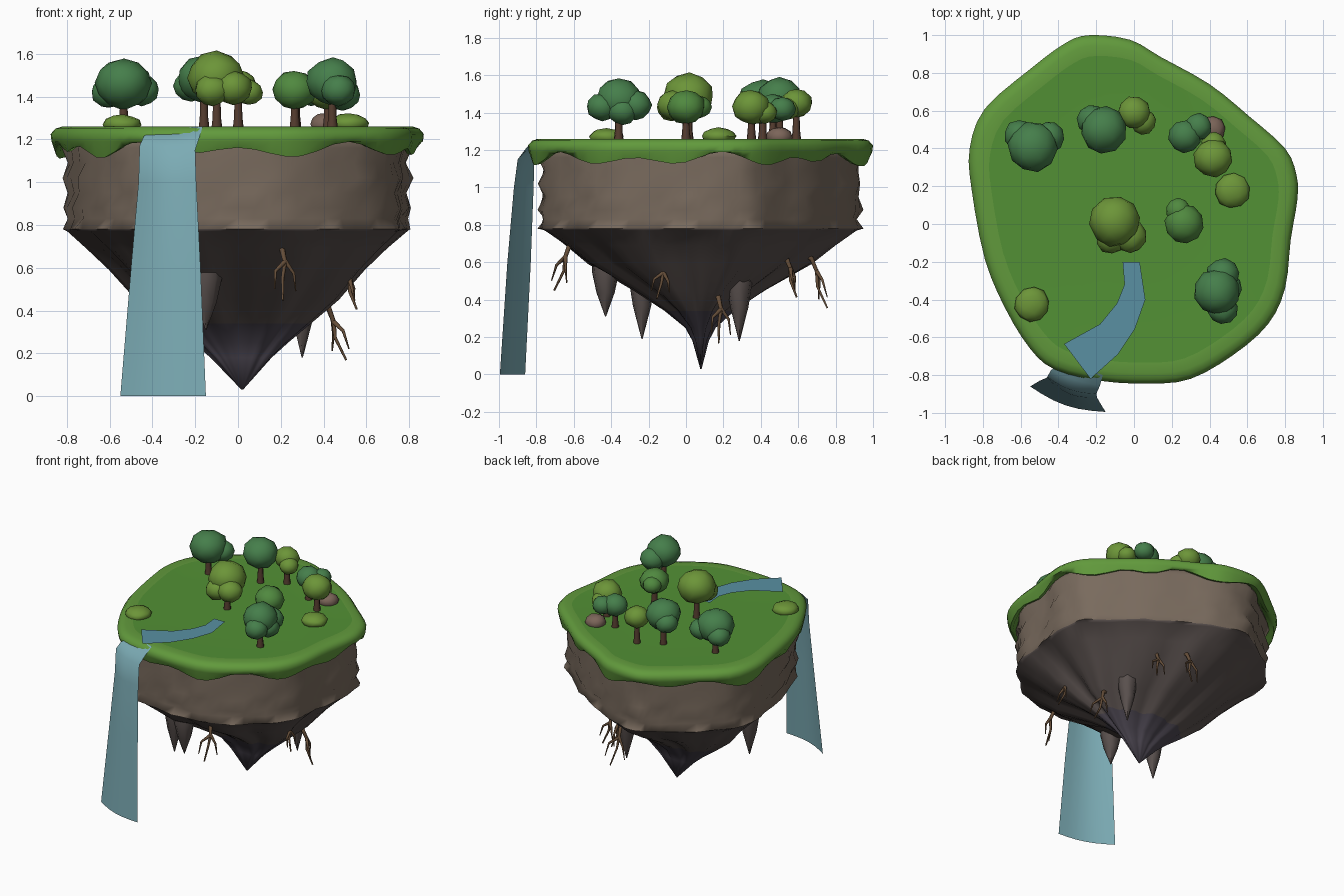
import bpy, bmesh, math, random
from mathutils import Vector, Matrix

if "Cube" in bpy.data.objects:
    bpy.data.objects.remove(bpy.data.objects["Cube"])

random.seed(7)
CX, CY = 0.02, 0.08


def material(name, rgb):
    m = bpy.data.materials.new(name)
    m.diffuse_color = (*rgb, 1)
    m.use_nodes = True
    m.node_tree.nodes["Principled BSDF"].inputs["Base Color"].default_value = m.diffuse_color
    return m


GRASS = material("grass", (0.085, 0.28, 0.035))
RIM = material("grass_rim", (0.12, 0.32, 0.045))
ROCK = material("rock", (0.19, 0.145, 0.11))
UNDER = material("under_rock", (0.10, 0.08, 0.075))
TIP = material("tip_rock", (0.07, 0.06, 0.08))
WATER = material("water", (0.10, 0.28, 0.36))
FALL = material("falling_water", (0.20, 0.41, 0.46))
BARK = material("bark", (0.09, 0.045, 0.028))
ROOT = material("root", (0.13, 0.075, 0.04))
LEAF = [material("leaf_dark", (0.06, 0.21, 0.07)),
        material("leaf_mid", (0.08, 0.25, 0.05)),
        material("leaf_light", (0.15, 0.30, 0.04))]


def activate(ob):
    bpy.context.collection.objects.link(ob)
    bpy.ops.object.select_all(action='DESELECT')
    ob.select_set(True)
    bpy.context.view_layer.objects.active = ob


def finish(name, bm, mats, angle=40):
    me = bpy.data.meshes.new(name)
    bm.to_mesh(me)
    bm.free()
    for m in mats:
        me.materials.append(m)
    activate(bpy.data.objects.new(name, me))
    bpy.ops.object.shade_smooth_by_angle(angle=math.radians(angle))


def loft(name, rings, mats, mat_of=lambda i: 0, closed=True, angle=40):
    bm = bmesh.new()
    vs = [[bm.verts.new(p) for p in r] for r in rings]
    n = len(vs[0])
    for i in range(len(vs) - 1):
        for j in range(n if closed else n - 1):
            k = (j + 1) % n
            f = bm.faces.new((vs[i][j], vs[i][k], vs[i + 1][k], vs[i + 1][j]))
            f.material_index = mat_of(i)
    if closed:
        bm.faces.new(vs[0]).material_index = mat_of(0)
        bm.faces.new(vs[-1]).material_index = mat_of(len(vs) - 2)
    bmesh.ops.recalc_face_normals(bm, faces=bm.faces)
    finish(name, bm, mats, angle)


# Island outline seen from above, resampled with a smooth closed spline
ANCHORS = [(-.23, 1), (-.02, .975), (.14, .885), (.40, .74), (.61, .57), (.80, .40), (.86, .26),
           (.865, .13), (.83, -.08), (.80, -.34), (.71, -.53), (.53, -.69), (.30, -.82),
           (.08, -.845), (-.18, -.83), (-.42, -.77), (-.55, -.66), (-.68, -.45), (-.79, -.185),
           (-.86, .185), (-.87, .40), (-.79, .61), (-.55, .82), (-.36, .96)]
OUT = []
for i in range(len(ANCHORS)):
    a, b, c, d = (Vector(ANCHORS[(i + k) % len(ANCHORS)]) for k in (-1, 0, 1, 2))
    for t in (0, 1 / 3, 2 / 3):
        p = 0.5 * (2 * b + (c - a) * t + (2 * a - 5 * b + 4 * c - d) * t * t
                   + (3 * b - a - 3 * c + d) * t ** 3)
        OUT.append(p - Vector((CX, CY)))
ANG = [math.atan2(p.y, p.x) for p in OUT]


def ring(z, sx, sy=None, dr=lambda j: 0, dz=lambda j: 0):
    sy = sx if sy is None else sy
    return [(CX + p.x * (sx + dr(j)), CY + p.y * (sy + dr(j)), z + dz(j))
            for j, p in enumerate(OUT)]


# Grass cap with a rounded rim and wavy hanging edge
def drip(j):
    return 0.024 * math.sin(11 * ANG[j]) + 0.016 * math.sin(6 * ANG[j] + 1)


loft("grass_cap", [ring(1.254, .01), ring(1.254, .4), ring(1.255, .75), ring(1.26, .88),
                   ring(1.26, .94), ring(1.25, .975), ring(1.225, 1.0), ring(1.19, .995),
                   ring(1.15, .975, dz=drip), ring(1.155, .95, dz=drip), ring(1.21, .90)],
     [GRASS, RIM], lambda i: 0 if i < 3 else 1, angle=60)

# Chunky cliff: soft alternating courses of bulging blocks
rings = []
for k, z in enumerate((1.22, 1.16, 1.09, 1.02, .95, .88, .83, .78)):
    ph = random.uniform(0, 6)
    base, amp = (.93, .011) if k % 2 else (.908, .006)
    rings.append(ring(z, base, dr=lambda j: amp * (math.sin(13 * ANG[j] + ph)
                                                   + .7 * math.sin(22 * ANG[j] + 2 * ph))))
# Ridged cone running down to a thin blade-like point
for z, sx, sy, amp in ((.77, .905, .905, .008), (.69, .79, .78, .018), (.59, .665, .64, .022),
                       (.45, .52, .37, .024), (.34, .37, .19, .018), (.25, .25, .085, .006),
                       (.18, .16, .045, .004), (.03, .004, .004, 0)):
    rings.append(ring(z, sx, sy, dr=lambda j: amp * (math.sin(9 * ANG[j])
                                                    + .6 * math.sin(17 * ANG[j] + 2))))
loft("island_rock", rings, [ROCK, UNDER, TIP],
     lambda i: 0 if i < 7 else 1 if i < 12 else 2, angle=85)

# Hanging rock spikes
for x, y, tip in ((-.15, -.43, .31), (-.37, -.235, .19), (.30, .285, .18)):
    spike = []
    for t, r in ((0, .07), (.25, .075), (.6, .05), (1, .003)):
        z = .63 + (tip - .63) * t
        spike.append([(x + r * math.cos(a * math.tau / 7), y + r * math.sin(a * math.tau / 7), z)
                      for a in range(7)])
    loft("rock_spike", spike, [UNDER], angle=60)

# Stream across the grass
L = [(-.06, -.20), (-.05, -.32), (-.09, -.42), (-.18, -.53), (-.37, -.635)]
R = [(.03, -.20), (.06, -.40), (.005, -.555), (-.085, -.69), (-.23, -.82)]
loft("stream", [[(*a, 1.271), (*b, 1.271)] for a, b in zip(L, R)], [WATER], closed=False)

# Waterfall sheet bowed outward, widening toward the bottom
FL = [(-.37, -.72, 1.25), (-.44, -.775, 1.215), (-.46, -.81, 1.17), (-.465, -.815, 1.0),
      (-.50, -.83, .6), (-.55, -.86, 0)]
FR = [(-.165, -.80, 1.26), (-.18, -.855, 1.21), (-.20, -.90, 1.15), (-.195, -.92, 1.0),
      (-.175, -.955, .6), (-.15, -.995, 0)]
sheet = []
for i, (a, b) in enumerate(zip(FL, FR)):
    row = []
    for s in range(7):
        t = s / 6
        bow = Vector((-.34, -.94, 0)) * (.035 * min(1, i / 3) * math.sin(math.pi * t))
        row.append(Vector(a).lerp(Vector(b), t) + bow)
    sheet.append(row)
loft("waterfall", sheet, [FALL], closed=False, angle=60)

# Roots: a main strand that leaves the rock, droops and forks
STRANDS = [[(-.45, 0, .15), (0, 0, .1), (.22, .02, 0), (.34, .06, -.3), (.36, 0, -.65),
            (.6, -.06, -1.15)],
           [(.33, .06, -.27), (.38, .25, -.55), (.36, .3, -.95)],
           [(.34, .05, -.3), (.5, -.2, -.5), (.62, -.25, -.9)]]


def root(x, y, z, size):
    out = Vector((x - CX, y - CY, 0)).normalized()
    side = Vector((-out.y, out.x, 0))
    cu = bpy.data.curves.new("root", 'CURVE')
    cu.dimensions = '3D'
    cu.bevel_depth = .02
    cu.bevel_resolution = 1
    cu.use_fill_caps = True
    for n, pts in enumerate(STRANDS):
        sp = cu.splines.new('POLY')
        sp.points.add(len(pts) - 1)
        for i, (o, s, h) in enumerate(pts):
            p = Vector((x, y, z)) + size * (out * o + side * s + Vector((0, 0, h)))
            sp.points[i].co = (*p, 1)
            sp.points[i].radius = (1 if n == 0 else .6) * (1 - .75 * i / (len(pts) - 1))
    cu.materials.append(ROOT)
    activate(bpy.data.objects.new("root", cu))
    bpy.ops.object.convert(target='MESH')


for r in ((.19, -.58, .69, .21), (.47, -.11, .59, .16), (.38, .16, .41, .21),
          (.23, .50, .62, .18), (.08, .62, .62, .23)):
    root(*r)


# Low-poly foliage blobs
def blobs(name, parts, mat, squash):
    bm = bmesh.new()
    for x, y, z, r in parts:
        m = (Matrix.Translation((x, y, z)) @ Matrix.Diagonal((1, 1, squash, 1))
             @ Matrix.Rotation(random.uniform(0, 6), 4, 'Z'))
        new = bmesh.ops.create_icosphere(bm, subdivisions=2, radius=r * 1.03, matrix=m)
        for v in new['verts']:
            v.co += Vector([random.uniform(-.04, .04) * r for _ in range(3)])
    finish(name, bm, [mat], 42)


# Trees: x, y, crown height, crown radius, tone, lobes relative to the crown
TREES = [(-.535, .41, 1.46, .13, 0, [(.085, .05, -.03, .08), (-.07, .06, -.04, .08)]),
         (-.16, .50, 1.48, .12, 0, [(-.06, .05, -.03, .08)]),
         (0, .59, 1.45, .085, 2, [(.05, -.05, -.03, .065)]),
         (-.10, .015, 1.49, .13, 2, [(.08, -.08, -.05, .085), (-.02, -.09, -.06, .08)]),
         (.265, 0, 1.43, .10, 1, [(-.03, .07, 0, .065)]),
         (.27, .465, 1.42, .085, 0, [(.07, .05, 0, .07)]),
         (.42, .35, 1.43, .10, 2, [(0, .07, -.03, .065)]),
         (.44, -.36, 1.47, .12, 0, [(.03, .09, -.03, .085), (.03, -.09, -.04, .08),
                                    (.05, .02, -.06, .08)])]
for x, y, z, r, tone, lobes in TREES:
    trunk = [[(x + q * math.cos(a * math.tau / 7), y + q * math.sin(a * math.tau / 7), h)
              for a in range(7)] for h, q in ((1.24, .028), (1.30, .021), (z, .015))]
    loft("tree_trunk", trunk, [BARK], angle=60)
    blobs("tree_crown", [(x, y, z, r)] + [(x + a, y + b, z + c, q) for a, b, c, q in lobes],
          LEAF[tone], .9)

# Bushes and a boulder
blobs("bush", [(.52, .175, 1.275, .09)], LEAF[2], .5)
blobs("bush", [(-.54, -.425, 1.27, .09)], LEAF[2], .5)
blobs("boulder", [(.41, .50, 1.27, .07)], material("boulder", (.2, .13, .1)), .75)
